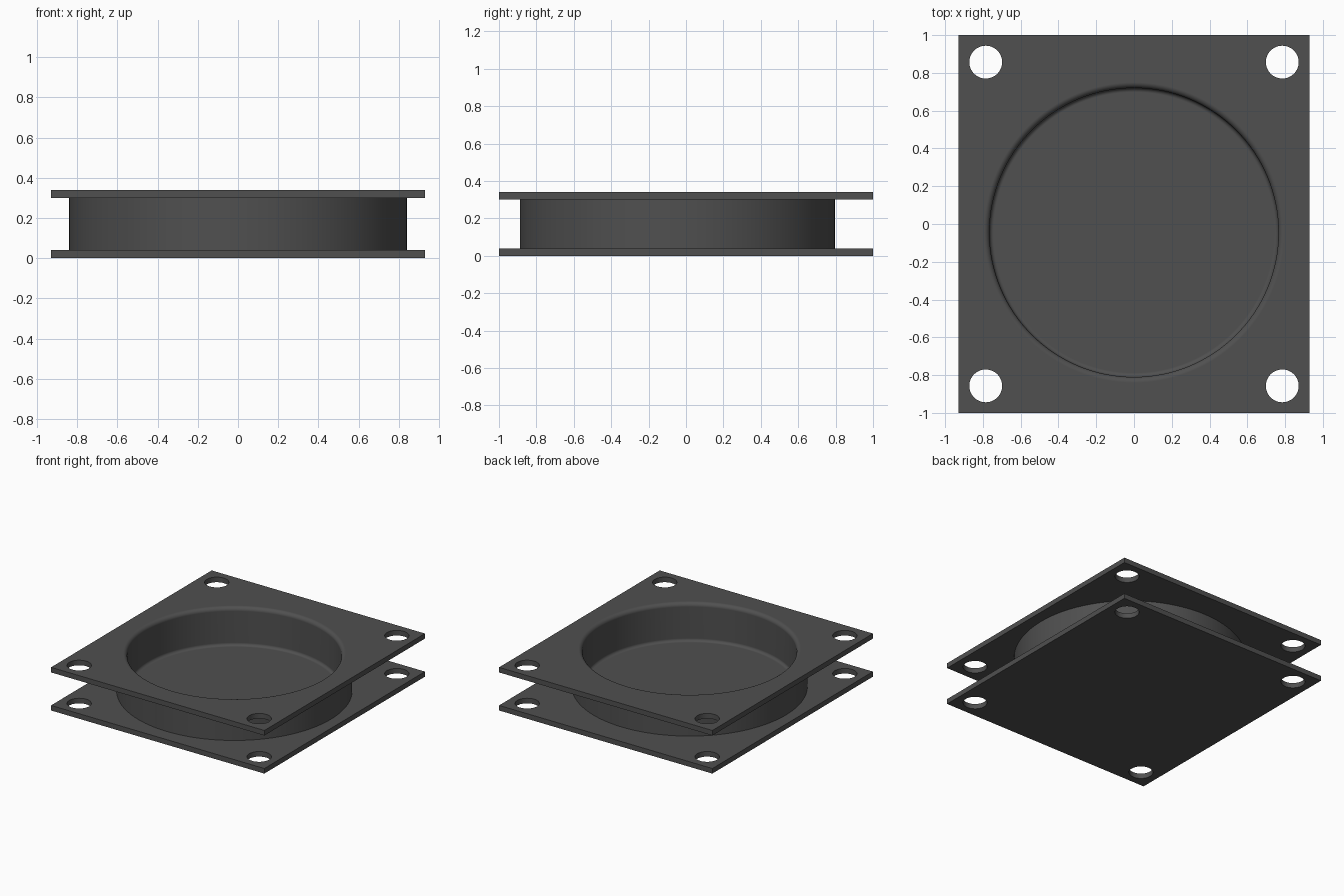
import bpy, bmesh
from math import sin, cos, pi, radians

if "Cube" in bpy.data.objects:
    bpy.data.objects.remove(bpy.data.objects["Cube"])

CY = -0.045          # the drum sits slightly toward the front
SEG = 128
WALL, LIP, FLOOR_R = 0.765, 0.03, 0.022
FLOOR, TOP = 0.04, 0.34


def add_object(name, bm):
    bmesh.ops.recalc_face_normals(bm, faces=bm.faces)
    mesh = bpy.data.meshes.new(name)
    bm.to_mesh(mesh)
    bm.free()
    ob = bpy.data.objects.new(name, mesh)
    bpy.context.collection.objects.link(ob)
    return ob


def lathe(name, profile, x, y, seg):
    """Closed solid of revolution from (radius, z) points, capped at both ends."""
    bm = bmesh.new()
    rings = [[bm.verts.new((x + r * cos(2 * pi * i / seg), y + r * sin(2 * pi * i / seg), z))
              for i in range(seg)] for r, z in profile]
    for a, b in zip(rings, rings[1:]):
        for i in range(seg):
            j = (i + 1) % seg
            bm.faces.new((a[i], a[j], b[j], b[i]))
    bm.faces.new(rings[0][::-1])
    bm.faces.new(rings[-1])
    return add_object(name, bm)


def plate(name, z0, z1):
    bm = bmesh.new()
    bmesh.ops.create_cube(bm, size=1)
    for v in bm.verts:
        v.co = (v.co.x * 1.86, v.co.y * 2, z0 + (v.co.z + 0.5) * (z1 - z0))
    return add_object(name, bm)


def combine(target, other, operation):
    mod = target.modifiers.new(operation.lower(), 'BOOLEAN')
    mod.operation, mod.solver, mod.object = operation, 'EXACT', other
    bpy.context.view_layer.objects.active = target
    bpy.ops.object.modifier_apply(modifier=mod.name)
    bpy.data.objects.remove(other)


# Two square flanges joined by a round drum
body = plate("flanged_housing", 0, FLOOR)
combine(body, lathe("drum", [(0.842, 0.02), (0.842, 0.32)], 0, CY, SEG), 'UNION')
combine(body, plate("top_flange", 0.30, TOP), 'UNION')

# Round pocket with filleted floor and rounded lip
steps = [i * pi / 12 for i in range(7)]
pocket = [(WALL - FLOOR_R + FLOOR_R * sin(t), FLOOR + FLOOR_R - FLOOR_R * cos(t)) for t in steps]
pocket += [(WALL + LIP - LIP * cos(t), TOP - LIP + LIP * sin(t)) for t in steps]
pocket.append((WALL + LIP, TOP + 0.1))
combine(body, lathe("pocket", pocket, 0, CY, SEG), 'DIFFERENCE')

# Corner bolt holes through both flanges
for x in (-0.785, 0.785):
    for y in (-0.857, 0.857):
        hole = lathe("bolt_hole", [(0.087, -0.1), (0.087, 0.5)], x, y, 48)
        combine(body, hole, 'DIFFERENCE')

# Dark grey finish, smooth curves, crisp edges
mat = bpy.data.materials.new("dark_grey")
mat.diffuse_color = (0.08, 0.08, 0.08, 1)
mat.use_nodes = True
mat.node_tree.nodes["Principled BSDF"].inputs["Base Color"].default_value = mat.diffuse_color
body.data.materials.clear()
body.data.materials.append(mat)
bpy.ops.object.select_all(action='DESELECT')
body.select_set(True)
bpy.context.view_layer.objects.active = body
bpy.ops.object.shade_smooth_by_angle(angle=radians(30))
weighted = body.modifiers.new("weighted_normals", 'WEIGHTED_NORMAL')
weighted.keep_sharp = True
